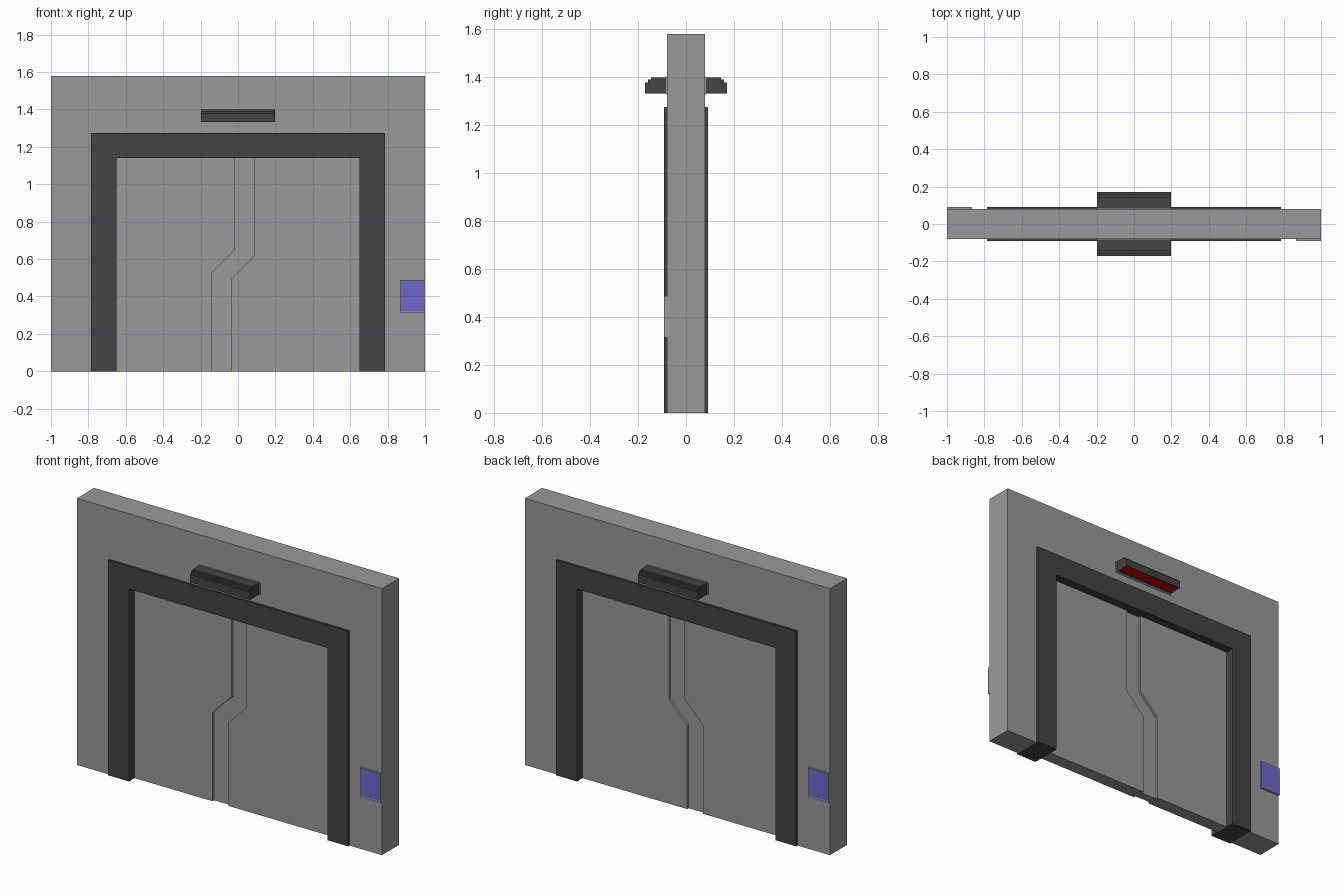
import bpy, bmesh
from mathutils import Vector

if "Cube" in bpy.data.objects:
    bpy.data.objects.remove(bpy.data.objects["Cube"])


def material(name, rgb):
    m = bpy.data.materials.new(name)
    m.diffuse_color = (*rgb, 1)
    m.use_nodes = True
    m.node_tree.nodes["Principled BSDF"].inputs["Base Color"].default_value = m.diffuse_color
    return m


GREY = material("wall grey", (0.32, 0.32, 0.32))
DARK = material("dark trim", (0.056, 0.056, 0.056))
BLUE = material("panel blue violet", (0.16, 0.14, 0.60))
RED = material("lamp red", (0.6, 0.0, 0.0))


def prism(name, pts, lo, hi, mats, axis="y", inset=None, spin=False):
    """Extrude a 2D outline along y (points x,z) or x (points y,z).
    inset = (face direction, margin, depth): that face gets the second material.
    spin turns the part half way round z for the back of the wall."""
    def to3d(p, d):
        return (p[0], d, p[1]) if axis == "y" else (d, p[0], p[1])
    bm = bmesh.new()
    base = bm.faces.new([bm.verts.new(to3d(p, lo)) for p in pts])
    ext = bmesh.ops.extrude_face_region(bm, geom=[base])
    shift = Vector((0, hi - lo, 0)) if axis == "y" else Vector((hi - lo, 0, 0))
    bmesh.ops.translate(bm, vec=shift, verts=[v for v in ext["geom"] if isinstance(v, bmesh.types.BMVert)])
    bmesh.ops.recalc_face_normals(bm, faces=bm.faces)
    if inset:
        direction, margin, depth = inset
        bm.normal_update()
        face = max(bm.faces, key=lambda f: f.normal.dot(Vector(direction)))
        bmesh.ops.inset_region(bm, faces=[face], thickness=margin, depth=0)
        bmesh.ops.translate(bm, vec=Vector(direction) * -depth, verts=face.verts)
        face.material_index = 1
    if spin:
        for v in bm.verts:
            v.co.x, v.co.y = -v.co.x, -v.co.y
    me = bpy.data.meshes.new(name)
    bm.to_mesh(me)
    bm.free()
    for m in mats:
        me.materials.append(m)
    ob = bpy.data.objects.new(name, me)
    bpy.context.collection.objects.link(ob)
    return ob


def arch(ox, oz, ix, iz):
    return [(-ox, 0), (-ox, oz), (ox, oz), (ox, 0), (ix, 0), (ix, iz), (-ix, iz), (-ix, 0)]


def rect(x0, x1, z0, z1):
    return [(x0, z0), (x1, z0), (x1, z1), (x0, z1)]


# Wall and the dark door frame that lines its opening
prism("wall", arch(1.0, 1.58, 0.787, 1.275), -0.08, 0.08, [GREY])
prism("door_frame", arch(0.787, 1.275, 0.65, 1.14), -0.092, 0.092, [DARK])

# Sliding door leaves with a cranked edge, and the recessed strip between them
left_edge = [(-0.14, 0), (-0.14, 0.525), (-0.015, 0.65), (-0.015, 1.14)]
right_edge = [(-0.035, 0), (-0.035, 0.495), (0.085, 0.615), (0.085, 1.14)]
prism("left_door", left_edge + [(-0.65, 1.14), (-0.65, 0)], -0.04, 0.04, [GREY])
prism("right_door", right_edge + [(0.65, 1.14), (0.65, 0)], -0.04, 0.04, [GREY])
prism("door_seam_strip", left_edge + right_edge[::-1], -0.026, 0.026, [GREY])

# Each side: lamp with stepped hood and red underside, its backing plate, control panel
hood = [(-0.08, 1.332), (-0.17, 1.332), (-0.17, 1.378), (-0.158, 1.378), (-0.158, 1.389),
        (-0.145, 1.389), (-0.145, 1.399), (-0.08, 1.399)]
for side, spin in (("front", False), ("back", True)):
    prism(side + "_lamp", hood, -0.197, 0.197, [DARK, RED], "x", ((0, 0, -1), 0.015, 0.008), spin)
    prism(side + "_lamp_plate", rect(-0.202, 0.202, 1.327, 1.402), -0.084, -0.08, [GREY], spin=spin)
    prism(side + "_control_panel", rect(0.865, 1.0, 0.315, 0.487), -0.092, -0.08, [GREY, BLUE],
          inset=((0, -1, 0), 0.008, 0.002), spin=spin)
